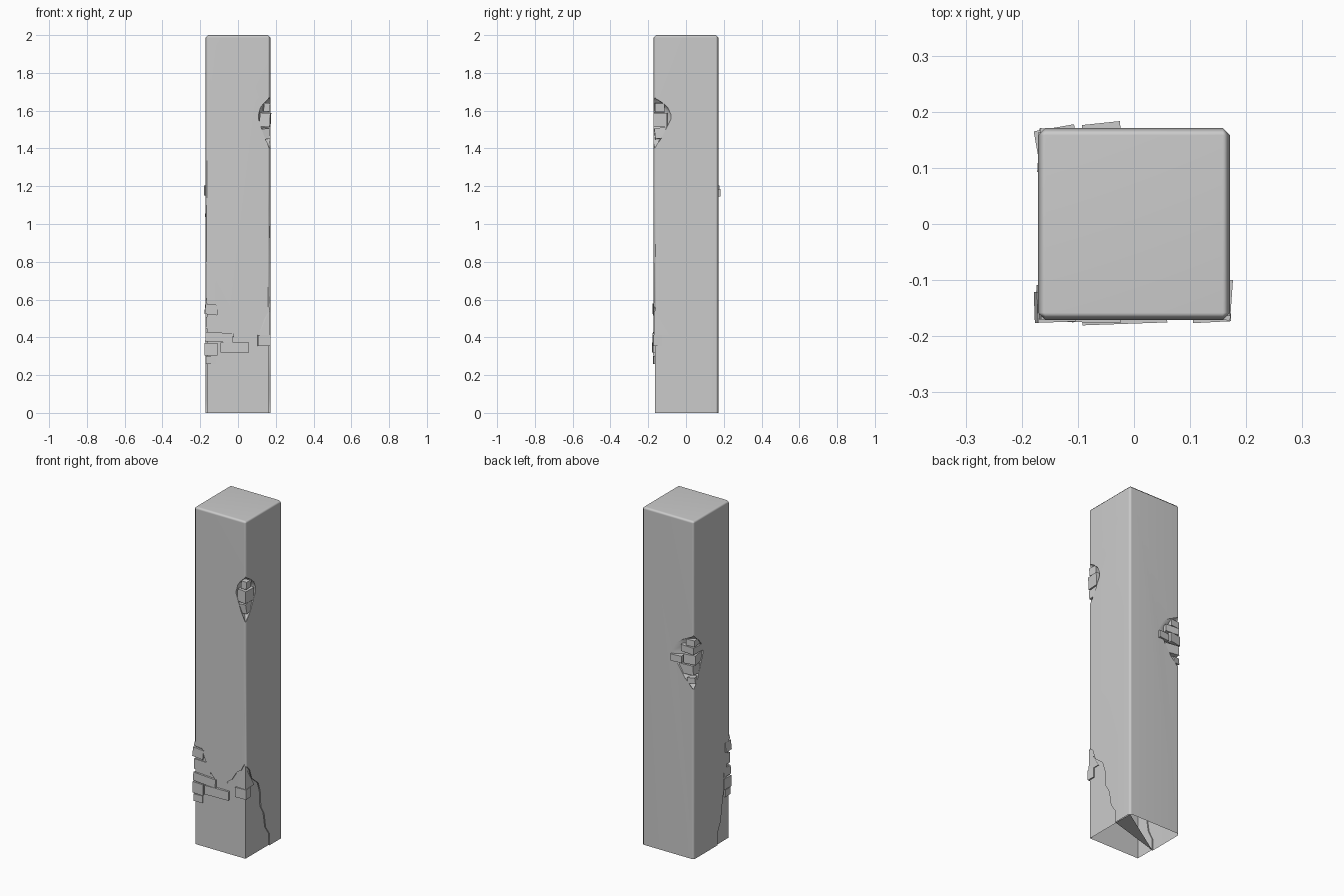
import bpy, bmesh, math
from mathutils import Matrix, Vector

if "Cube" in bpy.data.objects:
    bpy.data.objects.remove(bpy.data.objects["Cube"], do_unlink=True)

stone = bpy.data.materials.new("grey stone")
stone.use_nodes = True
GREY = (0.6, 0.6, 0.6, 1)
stone.diffuse_color = GREY
stone.node_tree.nodes["Principled BSDF"].inputs["Base Color"].default_value = GREY
H = 0.171      # half width of the pillar
SKIN = 0.007   # plaster thickness


def finish(name, bm):
    bmesh.ops.recalc_face_normals(bm, faces=bm.faces)
    mesh = bpy.data.meshes.new(name)
    bm.to_mesh(mesh)
    bm.free()
    mesh.materials.append(stone)
    ob = bpy.data.objects.new(name, mesh)
    bpy.context.collection.objects.link(ob)
    return ob


def box(lo, hi):
    lo, hi = Vector(lo), Vector(hi)
    bm = bmesh.new()
    bmesh.ops.create_cube(bm, size=1, matrix=Matrix.Translation((lo + hi) / 2)
                          @ Matrix.Diagonal((*(hi - lo), 1)))
    return bm


def brick(name, lo, hi, turn=0, tilt=(0, 0)):
    """A block turned about z and tilted about x and y (degrees)."""
    bm = box(lo, hi)
    mid = (Vector(lo) + Vector(hi)) / 2
    rot = (Matrix.Rotation(math.radians(turn), 3, 'Z')
           @ Matrix.Rotation(math.radians(tilt[0]), 3, 'X')
           @ Matrix.Rotation(math.radians(tilt[1]), 3, 'Y'))
    bmesh.ops.rotate(bm, verts=bm.verts, cent=mid, matrix=rot)
    return finish(name, bm)


def hull(name, points):
    bm = bmesh.new()
    for p in points:
        bm.verts.new(p)
    bmesh.ops.convex_hull(bm, input=bm.verts)
    return finish(name, bm)


def prism(name, outline, axis, near, far):
    """Outline of (across, z) points, extruded along x or y."""
    bm = bmesh.new()
    place = (lambda a, z, d: (d, a, z)) if axis == 'x' else (lambda a, z, d: (a, d, z))
    face = bm.faces.new([bm.verts.new(place(a, z, near)) for a, z in outline])
    out = bmesh.ops.extrude_face_region(bm, geom=[face])["geom"]
    shift = place(0, 0, far - near)
    bmesh.ops.translate(bm, vec=shift, verts=[v for v in out if isinstance(v, bmesh.types.BMVert)])
    return finish(name, bm)


# Pillar shaft with chamfered upright and top edges
bm = box((-H, -H, 0), (H, H, 2))
edges = [e for e in bm.edges if max(v.co.z for v in e.verts) > 1]
bmesh.ops.bevel(bm, geom=edges, offset=0.013, segments=1, affect='EDGES')
pillar = finish("pillar", bm)

# Broken plaster outlines around the foot
front = [(-.3, -.1), (-.3, .61), (-.165, .61), (-.115, .58), (-.1, .53), (-.065, .46), (-.03, .42),
         (.04, .42), (.08, .45), (.11, .5), (.14, .52), (.16, .56), (.3, .57), (.3, -.1)]
right = [(-.3, -.1), (-.3, .55), (-.165, .55), (-.135, .52), (-.115, .46), (-.055, .41), (-.035, .35),
         (-.03, .26), (0, .21), (.015, .12), (.05, .07), (.05, -.1)]
left = [(-.3, -.1), (-.3, .61), (-.16, .6), (-.14, .5), (-.13, .38), (-.1, .26),
        (-.08, .13), (-.05, .07), (-.05, -.1)]
cutters = [prism("front_break", front, 'y', -.3, -H + SKIN),
           prism("right_break", right, 'x', .3, H - SKIN),
           prism("left_break", left, 'x', -.3, -H + SKIN)]


def chip(name, sx, sy, low, high, reach_x, reach_y):
    """A pointed hollow broken out of one upright corner."""
    mid = low + (high - low) * .58
    h = (high - low) * .22
    pts = [(.16, .16, low), (.16, .16, high), (.12, .12, mid - h), (.12, .12, mid + h)]
    for z, k in ((mid - h, .65), (mid + h * .2, 1), (mid + h, .8)):
        pts += [(H - reach_x * k, .18, z), (.18, H - reach_y * k, z)]
    pts += [(.25, .25, low), (.25, .25, high)]
    cutters.append(hull(name, [(sx * x, sy * y, z) for x, y, z in pts]))


chip("upper_chip", 1, -1, 1.40, 1.67, .065, .10)
chip("rear_chip", -1, 1, 1.0, 1.32, .155, .09)

bpy.context.view_layer.objects.active = pillar
for c in cutters:
    c.hide_render = True
    mod = pillar.modifiers.new("cut", 'BOOLEAN')
    mod.object, mod.solver = c, 'EXACT'
    bpy.ops.object.modifier_apply(modifier=mod.name)
for c in cutters:
    bpy.data.objects.remove(c, do_unlink=True)

# Hollow underside, closed only by one triangular web
bm = bmesh.new()
bm.from_mesh(pillar.data)
bmesh.ops.delete(bm, geom=[f for f in bm.faces if f.normal.z < -.9 and f.calc_center_median().z < .01],
                 context='FACES_ONLY')
bm.faces.new([bm.verts.new(p) for p in ((.168, .05, 0), (-.168, -.05, 0), (.165, .165, 0))])
bm.to_mesh(pillar.data)
bm.free()
bpy.ops.object.select_all(action='DESELECT')
pillar.select_set(True)
bpy.ops.object.shade_smooth_by_angle(angle=math.radians(50))
pillar.modifiers.new("even_shading", 'WEIGHTED_NORMAL').keep_sharp = True

# Exposed bricks at the foot
brick("foot_brick_middle", (-.093, -.178, .32), (.058, -.1, .373), turn=2)
brick("foot_brick_left", (-.175, -.174, .305), (-.107, -.11, .37), turn=-2)
brick("foot_brick_left_low", (-.172, -.172, .258), (-.115, -.12, .3), turn=3)
brick("foot_brick_long", (-.172, -.175, .375), (-.025, -.11, .425), turn=-1, tilt=(0, 3))
brick("foot_brick_flush", (-.17, -.169, .445), (-.06, -.11, .505), tilt=(0, 2))
brick("foot_brick_top", (-.175, -.175, .52), (-.108, -.12, .575), turn=2, tilt=(0, 6))
brick("foot_brick_cap", (-.168, -.17, .582), (-.12, -.13, .605), tilt=(0, 10))
brick("foot_brick_right", (.104, -.175, .355), (.172, -.13, .413), turn=3)
brick("foot_brick_inner", (-.02, -.167, .39), (.05, -.12, .42))
hull("foot_shard", [(.11, -.168, .413), (.169, -.17, .413), (.169, -.09, .413), (.14, -.167, .50),
                    (.168, -.168, .545), (.168, -.135, .48), (.12, -.12, .413)])

# Bricks in the upper corner chip
brick("upper_brick_top", (.135, -.165, 1.595), (.168, -.115, 1.64), turn=4, tilt=(0, 4))
brick("upper_brick_middle", (.117, -.17, 1.515), (.172, -.098, 1.588), turn=-4, tilt=(0, 3))
brick("upper_brick_low", (.122, -.166, 1.452), (.168, -.1, 1.508), turn=3, tilt=(6, -5))

# Bricks in the rear corner chip
brick("rear_brick_top", (-.168, .105, 1.255), (-.115, .166, 1.292), turn=5)
brick("rear_brick_upper", (-.17, .09, 1.21), (-.085, .168, 1.25), turn=-4)
brick("rear_brick_side", (-.09, .12, 1.145), (-.022, .18, 1.185), turn=6)
brick("rear_brick_middle", (-.173, .1, 1.15), (-.1, .172, 1.205), turn=10)
brick("rear_brick_low", (-.168, .105, 1.085), (-.075, .168, 1.14), turn=-3, tilt=(0, 4))
brick("rear_brick_bottom", (-.17, .13, 1.035), (-.125, .168, 1.07), turn=12, tilt=(0, 8))
